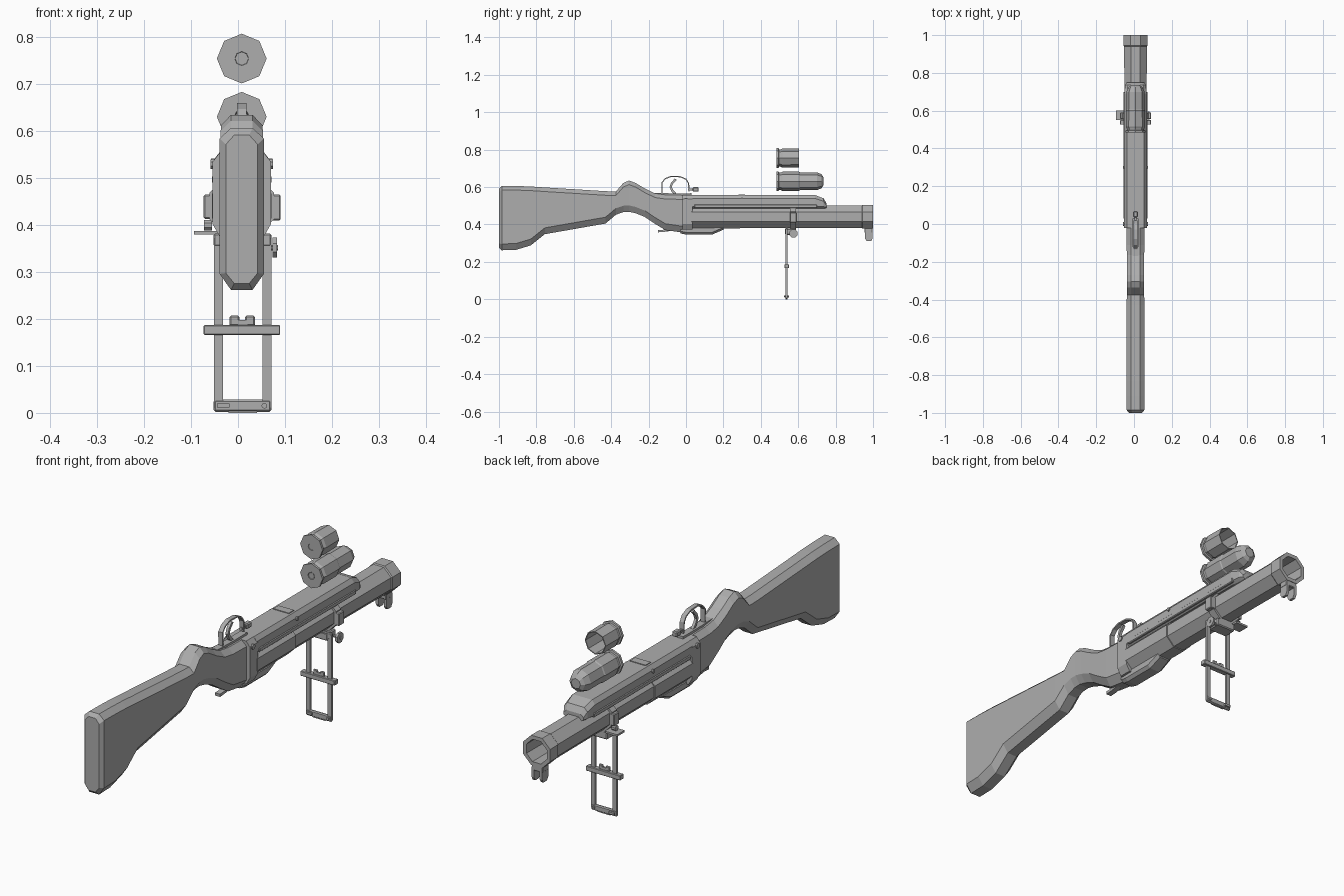
import bpy, bmesh, math
from mathutils import Vector, Matrix

cube = bpy.data.objects.get("Cube")
if cube:
    bpy.data.objects.remove(cube, do_unlink=True)

CX = 0.008          # centre line of the gun
AXIS = 0.441        # height of the barrel axis

grey = bpy.data.materials.new("plain grey")
grey.use_nodes = True
grey.diffuse_color = (0.42, 0.42, 0.42, 1)
grey.node_tree.nodes["Principled BSDF"].inputs["Base Color"].default_value = grey.diffuse_color


def finish(name, bm):
    bmesh.ops.recalc_face_normals(bm, faces=bm.faces)
    mesh = bpy.data.meshes.new(name)
    bm.to_mesh(mesh)
    bm.free()
    mesh.materials.append(grey)
    obj = bpy.data.objects.new(name, mesh)
    bpy.context.collection.objects.link(obj)
    return obj


def loft(name, rings, capped=True):
    """Skin a list of equally long point rings."""
    bm = bmesh.new()
    loops = [[bm.verts.new(p) for p in ring] for ring in rings]
    n = len(loops[0])
    for a, b in zip(loops, loops[1:]):
        for i in range(n):
            j = (i + 1) % n
            bm.faces.new((a[i], a[j], b[j], b[i]))
    if capped:
        bm.faces.new(loops[0])
        bm.faces.new(loops[-1])
    return finish(name, bm)


def box(name, x0, x1, y0, y1, z0, z1, bevel=0):
    bm = bmesh.new()
    bmesh.ops.create_cube(bm, size=1)
    for v in bm.verts:
        v.co = ((x0 + x1) / 2 + v.co.x * (x1 - x0), (y0 + y1) / 2 + v.co.y * (y1 - y0),
                (z0 + z1) / 2 + v.co.z * (z1 - z0))
    if bevel:
        bmesh.ops.bevel(bm, geom=bm.edges[:], offset=bevel, segments=1, affect='EDGES')
    return finish(name, bm)


def turned(name, z, profile, turn=0.0, sides=8, capped=True):
    """Faceted body of revolution along y from (y, radius) pairs."""
    return loft(name, [[(CX + r * math.sin(turn + math.tau * i / sides), y,
                         z + r * math.cos(turn + math.tau * i / sides)) for i in range(sides)]
                       for y, r in profile], capped)


def section(y, top, bottom, half, flat, chamfer_top, chamfer_bottom):
    """Chamfered eight-sided cross-section."""
    right = [(flat, bottom), (half, bottom + chamfer_bottom), (half, top - chamfer_top), (flat, top)]
    return ([(CX + x, y, z) for x, z in right] + [(CX - x, y, z) for x, z in reversed(right)])


def plate(name, outline, x0, x1):
    """Side outline of (y, z) points extruded across x."""
    return loft(name, [[(x, y, z) for y, z in outline] for x in (x0, x1)])


def strap(name, path, half, thick):
    """Flat strip following a (y, z) path."""
    rings = []
    for i, p in enumerate(path):
        a, b = Vector(path[max(i - 1, 0)]), Vector(path[min(i + 1, len(path) - 1)])
        d = (b - a).normalized() * thick / 2
        rings.append([(CX + s * half, p[0] - t * d.y, p[1] + t * d.x)
                      for s, t in ((-1, -1), (1, -1), (1, 1), (-1, 1))])
    return loft(name, rings)


def knob(name, x0, x1, y, z, radius, sides=8):
    """Short cylinder lying across the gun."""
    return loft(name, [[(x, y + radius * math.sin(math.tau * (i + .5) / sides),
                         z + radius * math.cos(math.tau * (i + .5) / sides)) for i in range(sides)]
                       for x in (x0, x1)])


# Stock: station, top, bottom, half width
stations = [(-0.985, .607, .262, .047), (-0.91, .606, .264, .047), (-0.83, .603, .288, .047),
            (-0.755, .598, .348, .047), (-0.43, .578, .405, .047), (-0.375, .576, .452, .046),
            (-0.335, .622, .466, .045), (-0.305, .635, .468, .044), (-0.27, .622, .46, .044),
            (-0.22, .592, .44, .045), (-0.165, .566, .403, .046), (-0.11, .558, .37, .047),
            (-0.015, .556, .356, .047)]
rings = [section(-1, .592, .276, .034, .016, .02, .022)]
rings += [section(y, t, b, h, .023, .022, .034) for y, t, b, h in stations]
loft("stock", rings)

# Receiver block and side plates
loft("receiver", [section(y, .557, .372, .062, .045, .022, .03) for y in (-.02, .035)])
for s in (-1, 1):
    x = CX + s * .062
    knob("receiver_screw", x - .005, x + .005, .0, .53, .011)
    knob("housing_pin", x - .004, x + .004, .3, .535, .008)

# Upper housing with sloped nose and side rails
loft("upper_housing", [section(.03, .557, .485, .06, .046, .018, .01),
                       section(.69, .557, .485, .06, .046, .018, .01),
                       section(.735, .54, .485, .055, .04, .016, .01),
                       section(.75, .515, .485, .047, .034, .012, .008)])
for s in (-1, 1):
    x = CX + s * .057
    box("side_rail", x - .006, x + .006, .045, .70, .488, .507, .003)
box("housing_slot", CX - .037, CX + .037, .28, .315, .55, .56)

# Barrel, sleeve and open muzzle
eighth = math.pi / 8
turned("barrel", AXIS, [(.9, .052), (.9, .064), (.03, .064)], eighth)
turned("barrel_sleeve", AXIS, [(.03, .0685), (.29, .0685)], eighth)
turned("muzzle", AXIS, [(.7, .05), (1, .052), (1, .069), (.945, .069), (.94, .065), (.7, .064)],
       eighth, capped=False)
turned("bore_end", AXIS, [(.69, .055), (.7, .055)], eighth)
bpy.data.objects.remove(bpy.data.objects["barrel"], do_unlink=True)
turned("barrel", AXIS, [(.03, .064), (.7, .064)], eighth)

# Lower cover and latch lever
loft("lower_cover", [section(y, .39, b, h, h - .012, .008, .012) for y, b, h in
                     ((-.03, .352, .034), (.0, .346, .036), (.14, .346, .036), (.2, .372, .034))])
strap("latch_lever", [(-.03, .375), (-.08, .372), (-.12, .366), (-.15, .364)], .012, .012)
strap("latch_hook", [(-.07, .37), (-.1, .385), (-.135, .392)], .014, .012)

# Trigger guard, trigger and catch
strap("trigger_guard", [(-.15, .563), (-.128, .568), (-.128, .625), (-.11, .645), (-.08, .657),
                        (-.03, .655), (.0, .642), (.014, .62), (.016, .575)], .01, .006)
strap("trigger", [(-.055, .642), (-.075, .62), (-.082, .6), (-.073, .58), (-.05, .556)], .006, .012)
strap("guard_base", [(-.17, .563), (-.06, .56), (.03, .561)], .015, .012)
box("catch_stem", CX - .005, CX + .005, .01, .05, .582, .592)
box("catch_knob", CX - .012, CX + .012, .035, .068, .576, .599, .004)

# Two eight-sided rounds floating above the housing
turned("round_case", .755, [(.59, .046), (.603, .046), (.603, .05), (.515, .051), (.505, .046), (.497, .046),
                            (.495, .053), (.485, .053), (.485, .015), (.49, .013), (.495, .046), (.59, .046)],
       capped=False)
turned("case_primer", .755, [(.487, .016), (.495, .016)])
turned("full_round", .631, [(.486, .014), (.492, .014), (.485, .016), (.485, .053), (.495, .053), (.497, .046),
                            (.505, .046), (.515, .051), (.605, .051), (.61, .048), (.7, .048),
                            (.725, .037), (.735, .022)])

# Sight clamp around the barrel
turned("sight_clamp", AXIS, [(.555, .062), (.555, .074), (.588, .074), (.588, .062)], eighth, capped=False)
box("clamp_foot", CX - .045, CX + .045, .53, .588, .345, .378, .004)
box("clamp_block_right", -.073, -.048, .555, .59, .413, .465, .003)
box("clamp_block_left", .062, .091, .555, .59, .41, .465, .003)
knob("clamp_post", -.072, -.055, .572, .40, .012)
box("clamp_tab", -.094, -.035, .55, .6, .38, .388)
knob("adjust_shaft", .05, .085, .575, .352, .006)
knob("adjust_wheel", .073, .083, .575, .352, .023)

# Folding ladder sight
for s in (-1, 1):
    x = CX + .002 + s * .0515
    box("ladder_post", x - .0095, x + .0095, .532, .543, .01, .372)
box("ladder_foot", -.052, .071, .531, .544, .002, .028, .004)
box("ladder_head", -.052, .071, .531, .544, .355, .382, .003)
box("ladder_slide", -.073, .09, .526, .55, .166, .187, .002)
for x0, x1 in ((-.018, .003), (.015, .036)):
    box("slide_notch", x0, x1, .533, .542, .185, .207, .003)
box("notch_base", 0, .02, .533, .542, .185, .198)
box("foot_stud", -.045, -.018, .524, .552, .011, .02)
loft("foot_pin", [[(.056 + .006 * math.sin(math.tau * i / 8), y, .015 + .015 * (y > 9) +
                    .006 * math.cos(math.tau * i / 8)) for i in range(8)] for y in (.526, .55)])
box("ladder_base", -.02, .04, .533, .542, 0, .006)

# Front sight: bracket with two prongs under the muzzle
box("front_sight_base", CX - .026, CX + .026, .955, .998, .355, .382, .003)
for s in (-1, 1):
    x = CX + s * .019
    plate("front_sight_prong", [(.957, .37), (.957, .325), (.966, .311), (.99, .311), (.998, .325), (.998, .37)],
          x - .006, x + .006)
